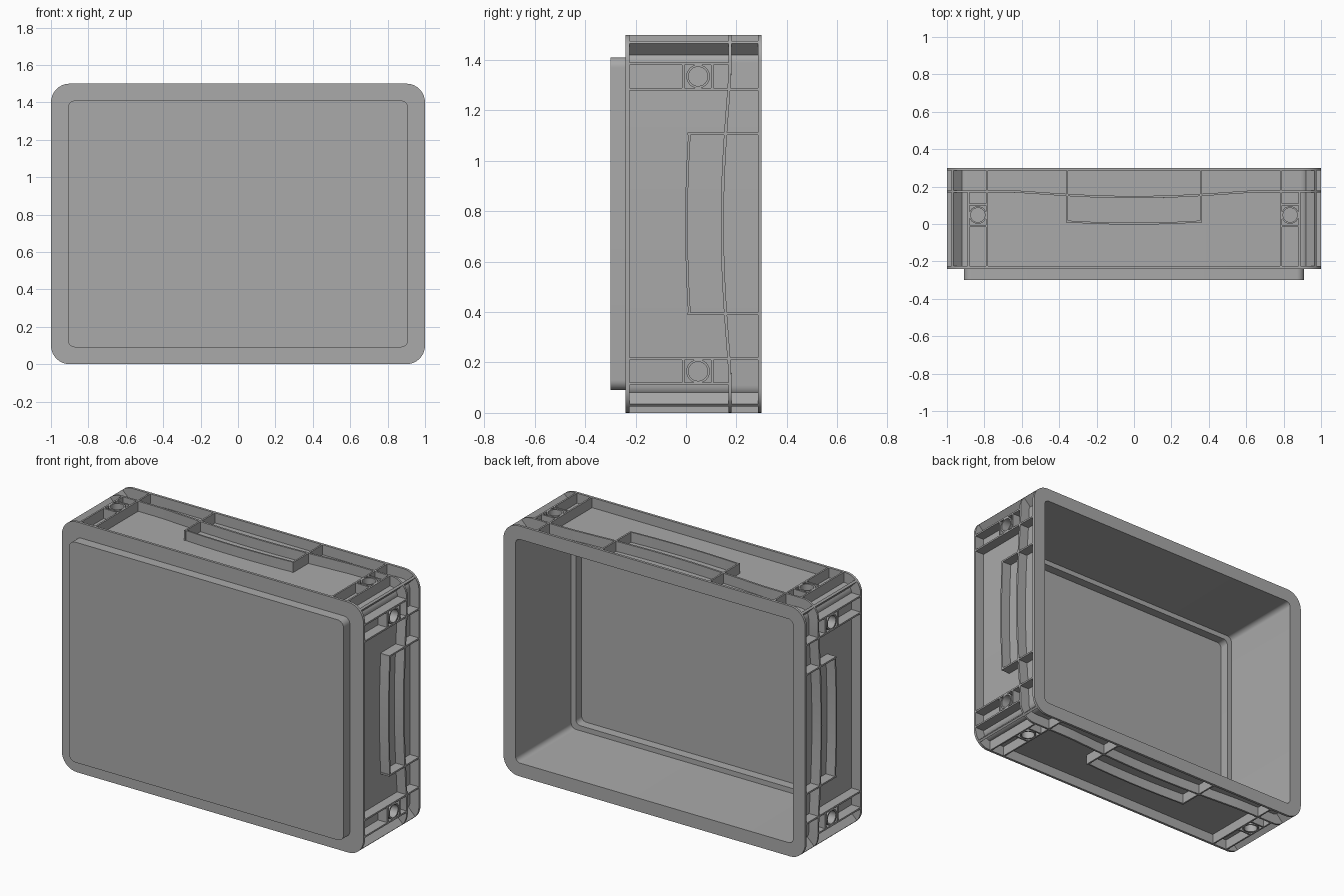
import bpy
import bmesh
import math
from mathutils import Matrix, Vector

if "Cube" in bpy.data.objects:
    bpy.data.objects.remove(bpy.data.objects["Cube"])

HX, HZ = 1.0, 0.75          # half width and half height
FRONT, BACK = -0.225, 0.285  # inner faces of the two flanges
DEPTH, T = 0.065, 0.005      # rib depth and half thickness

grey = bpy.data.materials.new("plain_grey")
grey.use_nodes = True
grey.diffuse_color = (0.4, 0.4, 0.4, 1)
grey.node_tree.nodes["Principled BSDF"].inputs["Base Color"].default_value = (0.4, 0.4, 0.4, 1)


def finish(bm, name):
    bmesh.ops.recalc_face_normals(bm, faces=bm.faces)
    mesh = bpy.data.meshes.new(name)
    bm.to_mesh(mesh)
    bm.free()
    mesh.materials.append(grey)
    ob = bpy.data.objects.new(name, mesh)
    bpy.context.collection.objects.link(ob)
    bpy.ops.object.select_all(action='DESELECT')
    ob.select_set(True)
    bpy.context.view_layer.objects.active = ob
    bpy.ops.object.shade_smooth_by_angle(angle=math.radians(35))
    return ob


def loft(name, loops, closed=False):
    """Skin a row of equal loops; cap the ends or join last to first."""
    bm = bmesh.new()
    rows = [[bm.verts.new(p) for p in loop] for loop in loops]
    n = len(rows[0])
    pairs = list(zip(rows, rows[1:]))
    if closed:
        pairs.append((rows[-1], rows[0]))
    else:
        bm.faces.new(rows[0])
        bm.faces.new(rows[-1])
    for a, b in pairs:
        for i in range(n):
            j = (i + 1) % n
            bm.faces.new((a[i], a[j], b[j], b[i]))
    return finish(bm, name)


def rounded_loop(inset, radius, y, steps=1, bend=None):
    """Rounded rectangle, optionally with subdivided, bent sides."""
    hx, hz = HX - inset, HZ - inset
    pts = []
    for k, (sx, sz) in enumerate(((1, 1), (-1, 1), (-1, -1), (1, -1))):
        cx, cz = sx * (hx - radius), sz * (hz - radius)
        for i in range(9):
            a = math.radians(90 * k + 90 * i / 8)
            pts.append(Vector((cx + radius * math.cos(a), y, cz + radius * math.sin(a) + HZ)))
        along_x = k % 2 == 0
        half = hx - radius if along_x else hz - radius
        start = pts[-1].copy()
        step = Vector(((-sx if along_x else 0), 0, (0 if along_x else -sz))) * (2 * half / steps)
        for i in range(1, steps):
            p = start + step * i
            t = p.x if along_x else p.z - HZ
            p.y += bend(t, 0.65 if along_x else 0.6)
            pts.append(p)
    return pts


# Tray body with raised base, two flanges and a stepped hollow interior
profile = ((0.09, 0.04, -0.3), (0.09, 0.04, -0.24), (0, 0.1, -0.24), (0, 0.1, FRONT),
           (0.06, 0.05, FRONT), (0.06, 0.05, BACK), (0, 0.1, BACK), (0, 0.1, 0.3),
           (0.08, 0.03, 0.3), (0.085, 0.03, -0.22), (0.115, 0.03, -0.22), (0.115, 0.03, -0.275))
loft("tray_body", [rounded_loop(*p) for p in profile])


# Wavy rib that runs all the way round
def sag(t, reach):
    return -0.03 * max(0, 1 - (t / reach) ** 2) ** 1.3


loft("perimeter_rib", [rounded_loop(i, r, y, 32, sag) for i, r, y in
     ((0.065, 0.045, 0.168), (0, 0.1, 0.168), (0, 0.1, 0.18), (0.065, 0.045, 0.18))], closed=True)


# Each side uses u along the side, y across it and depth below the surface
def side_points(side, outline, depth):
    height = HZ if side % 2 == 0 else HX
    turn = Matrix.Translation((0, 0, HZ)) @ Matrix.Rotation(side * math.pi / 2, 4, 'Y')
    return [turn @ Vector((u, y, height - depth)) for u, y in outline]


def rib(name, side, outline):
    return loft(name, [side_points(side, outline, d) for d in (DEPTH, 0)])


def rect(u0, u1, y0, y1):
    return [(u0, y0), (u1, y0), (u1, y1), (u0, y1)]


def circle(u, y, r):
    return [(u + r * math.cos(a), y + r * math.sin(a))
            for a in (math.tau * i / 32 for i in range(32))]


for side, label in enumerate(("top", "left", "bottom", "right")):
    half = HX if side % 2 == 0 else HZ

    # Curved handle bar
    us = [-0.36 + 0.72 * i / 20 for i in range(21)]
    low = [(u, 0.012 * (u / 0.36) ** 2 - 0.003) for u in us]
    high = [(u, y + 2 * T) for u, y in reversed(low)]
    rib(label + "_handle_bar", side, low + high)

    for s, end in ((-1, "a"), (1, "b")):
        tag = label + "_" + end

        def cross_rib(name, u, y0, y1):
            rib(tag + name, side, rect(u - T, u + T, y0, y1))

        # Ribs across the side
        u_in, u_out = s * (half - 0.215), s * (half - 0.115)
        cross_rib("_handle_end", s * 0.357, 0.005, BACK)
        cross_rib("_inner_rib", u_in, FRONT, BACK)
        cross_rib("_outer_rib", u_out, FRONT, 0.175)

        # Small box and round socket between them
        lo, hi = sorted((u_in, u_out))
        for y, part in ((-0.01, "_socket_front"), (0.105, "_socket_back")):
            rib(tag + part, side, rect(lo, hi, y - T, y + T))
        mid = (lo + hi) / 2
        loft(tag + "_round_socket",
             [side_points(side, circle(mid, 0.048, r), d) for r, d in
              ((0.047, DEPTH), (0.047, 0), (0.038, 0), (0.038, DEPTH))], closed=True)

# Diagonal fins at the corners
for sx in (-1, 1):
    for sz in (-1, 1):
        out = Vector((sx, 0, sz)).normalized()
        wide = Vector((-sz, 0, sx)).normalized() * 0.007
        corner = Vector((sx * (HX - 0.1), 0, HZ + sz * (HZ - 0.1)))
        plan = [corner + out * a + wide * b for a, b in ((0.02, -1), (0.0995, -1), (0.0995, 1), (0.02, 1))]
        loft("corner_fin", [[p + Vector((0, y, 0)) for p in plan] for y in (FRONT, BACK)])
